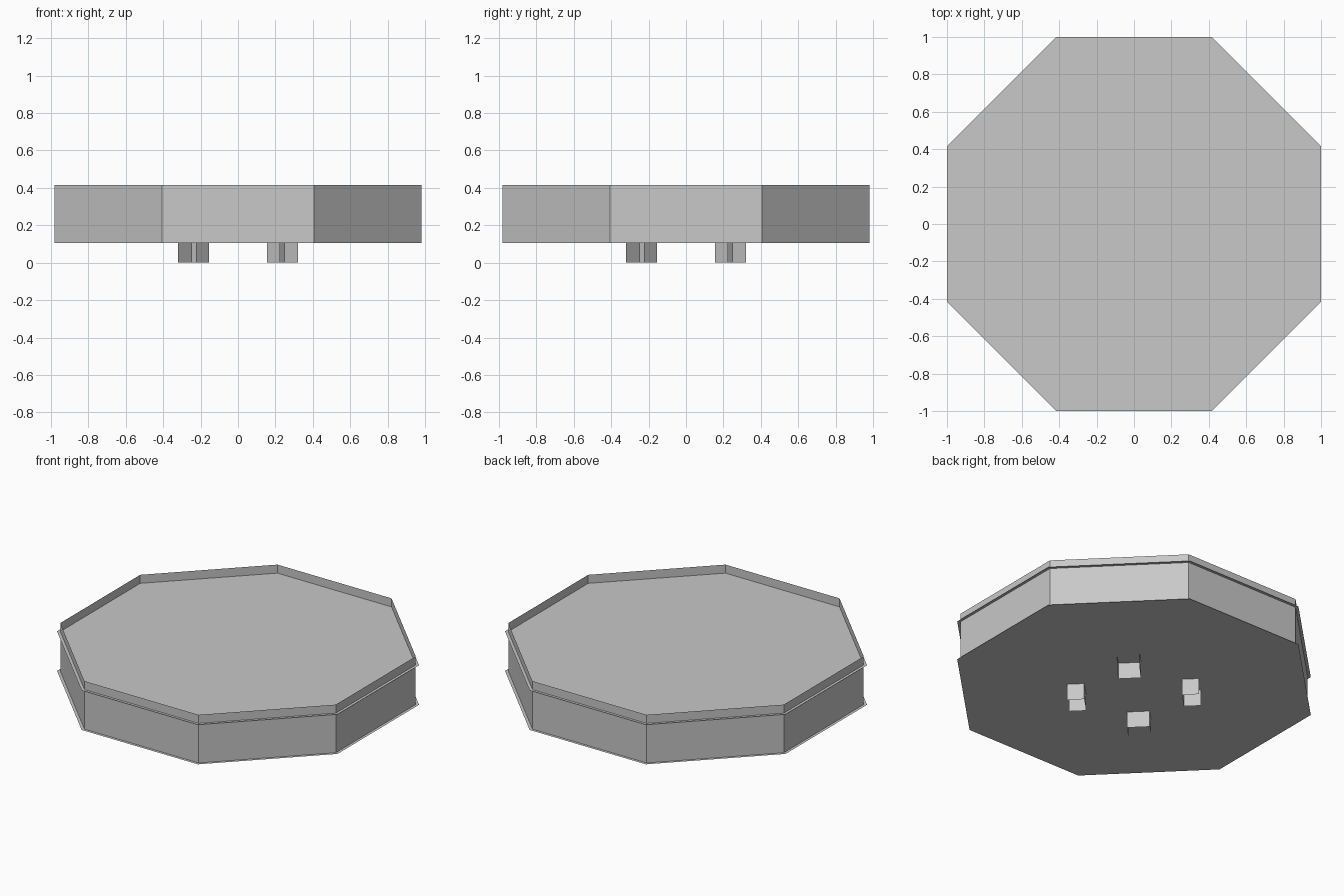
import bpy
import bmesh
from math import cos, pi
from mathutils import Matrix, Vector

if "Cube" in bpy.data.objects:
    bpy.data.objects.remove(bpy.data.objects["Cube"], do_unlink=True)

grey = bpy.data.materials.new("light_grey")
grey.use_nodes = True
colour = (0.58, 0.58, 0.58, 1)
grey.diffuse_color = colour
grey.node_tree.nodes["Principled BSDF"].inputs["Base Color"].default_value = colour

BASE, FLOOR, TOP = 0.105, 0.36, 0.415
OCT = 1 / cos(pi / 8)  # corner radius of an octagon one unit from centre to side
TURN = Matrix.Rotation(pi / 8, 4, "Z")


def finish(name, bm):
    mesh = bpy.data.meshes.new(name)
    bm.to_mesh(mesh)
    bm.free()
    mesh.materials.append(grey)
    obj = bpy.data.objects.new(name, mesh)
    bpy.context.collection.objects.link(obj)
    return obj


def circle(bm, segments, radius, z, turn=Matrix(), fill=False):
    made = bmesh.ops.create_circle(bm, segments=segments, radius=radius, cap_ends=fill,
                                   matrix=Matrix.Translation((0, 0, z)) @ turn)
    return made["verts"]


# Thin octagonal panels, slightly wider than the wall
for name, z, facing in (("floor_panel", FLOOR, 1), ("base_panel", BASE, -1)):
    bm = bmesh.new()
    circle(bm, 8, OCT, z, TURN, fill=True)
    for face in bm.faces:
        face.normal_update()
        if face.normal.z * facing < 0:
            face.normal_flip()
    finish(name, bm)

# Thin upright wall that rises above the floor as a rim
bm = bmesh.new()
circle(bm, 8, 0.982 * OCT, BASE, TURN)
raised = bmesh.ops.extrude_edge_only(bm, edges=bm.edges[:])["geom"]
bmesh.ops.translate(bm, vec=(0, 0, TOP - BASE),
                    verts=[v for v in raised if isinstance(v, bmesh.types.BMVert)])
bm.normal_update()
for face in bm.faces:
    if face.normal.dot(face.calc_center_median() * Vector((1, 1, 0))) < 0:
        face.normal_flip()
finish("side_wall", bm)

# Flat ring on the underside
bm = bmesh.new()
circle(bm, 32, 0.4, BASE - 0.001)
circle(bm, 32, 0.545, BASE - 0.001)
bmesh.ops.bridge_loops(bm, edges=bm.edges[:])
bm.normal_update()
for face in bm.faces:
    if face.normal.z > 0:
        face.normal_flip()
finish("underside_ring", bm)

# Four channel-shaped feet on the diagonals, open towards the outside
INNER, OUTER, HALF = 0.286, 0.386, 0.067
plan = [(OUTER, -HALF), (INNER, -HALF), (INNER, HALF), (OUTER, HALF)]
for i, name in enumerate(("back_left", "back_right", "front_right", "front_left")):
    bm = bmesh.new()
    low = [bm.verts.new((x, y, 0)) for x, y in plan]
    high = [bm.verts.new((x, y, BASE)) for x, y in plan]
    for a in range(3):
        bm.faces.new((low[a + 1], low[a], high[a], high[a + 1]))
    bmesh.ops.rotate(bm, verts=bm.verts[:], cent=(0, 0, 0),
                     matrix=Matrix.Rotation(pi / 4 + i * pi / 2, 3, "Z"))
    bm.normal_update()
    # Faces of the channel look outwards from its middle
    middle = sum((v.co for v in bm.verts), Vector()) / len(bm.verts)
    for face in bm.faces:
        if face.normal.dot(face.calc_center_median() - middle) < 0:
            face.normal_flip()
    finish(name + "_foot", bm)
